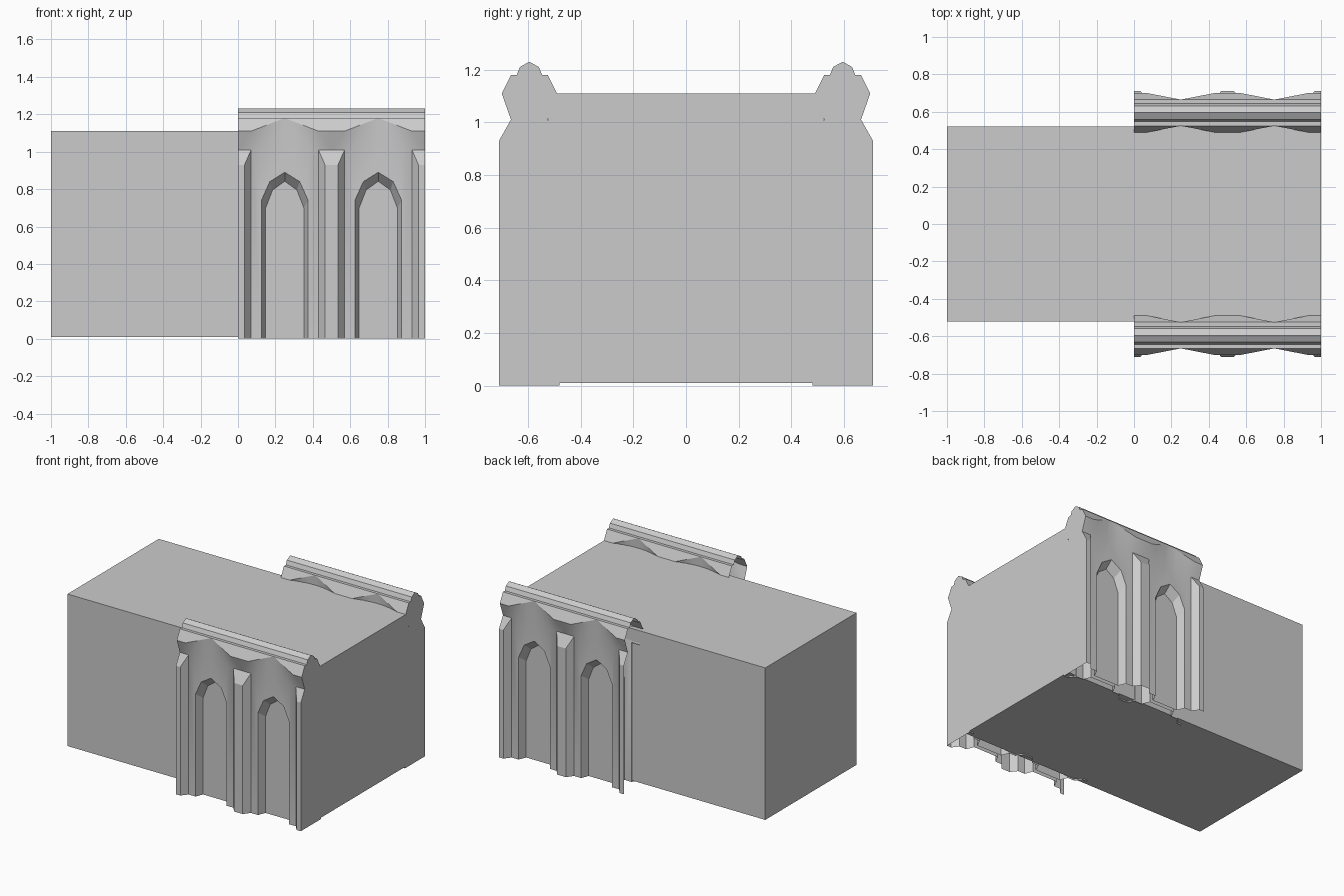
import bpy, bmesh

if "Cube" in bpy.data.objects:
    bpy.data.objects.remove(bpy.data.objects["Cube"])

stone = bpy.data.materials.new("grey stone")
stone.diffuse_color = (0.6, 0.6, 0.6, 1)
stone.use_nodes = True
stone.node_tree.nodes["Principled BSDF"].inputs["Base Color"].default_value = stone.diffuse_color

# Depths measured outwards from the middle plane of an arcade wall
MID, PIER, WALL, LIP, PANE = 0.595, 0.115, 0.07, 0.105, 0.015
BAY, STEPS = 0.5, 4


def finish(bm, name):
    bmesh.ops.remove_doubles(bm, verts=bm.verts, dist=0.0005)
    bmesh.ops.recalc_face_normals(bm, faces=bm.faces)
    me = bpy.data.meshes.new(name)
    bm.to_mesh(me)
    bm.free()
    me.materials.append(stone)
    ob = bpy.data.objects.new(name, me)
    bpy.context.collection.objects.link(ob)
    return ob


def half_bay():
    """Faces of half an arcade bay as (smooth, [(x, depth, z), ...])."""
    c = BAY / 2
    out = []

    def add(*pts, smooth=False):
        out.append((smooth, pts))

    # pier: front, chamfer and sloped top
    add((0, PIER, 0), (.035, PIER, 0), (.035, PIER, .93), (0, PIER, .93))
    add((.035, PIER, 0), (.07, WALL, 0), (.07, WALL, 1.01), (.035, PIER, .93))
    add((0, PIER, .93), (.035, PIER, .93), (.07, WALL, 1.01), (0, WALL, 1.01))
    # cornice underside above the pier
    add((0, WALL, 1.01), (.07, WALL, 1.01), (.07, LIP, 1.11), (0, LIP, 1.11))
    # cove fading out to the crown of the arch
    low, lip = [], []
    for i in range(STEPS + 1):
        t = i / STEPS
        x = .07 + (c - .07) * t
        low.append((x, WALL, 1.01))
        lip.append((x, LIP + (WALL - LIP) * t, 1.11 + .07 * t))
    for i in range(STEPS):
        if i < STEPS - 1:
            add(low[i], low[i + 1], lip[i + 1], lip[i], smooth=True)
        else:
            add(low[i], low[i + 1], lip[i + 1], lip[i], smooth=True)
    # flat wall around the niche
    outer = [(.125, WALL, 0), (.125, WALL, .74), (.17, WALL, .84), (c, WALL, .89)]
    inner = [(.148, PANE, 0), (.148, PANE, .70), (.185, PANE, .795), (c, PANE, .842)]
    add((.07, WALL, 0), *outer, *reversed(low))
    # niche reveal and back panel
    for i in range(3):
        add(outer[i], outer[i + 1], inner[i + 1], inner[i])
    add(*inner, (c, PANE, 0))
    # coping: weathered slope, ledge and ridge
    add((0, LIP, 1.11), *lip, (0, WALL, 1.18))
    ridge = [(WALL, 1.18), (.048, 1.18), (.036, 1.21), (0, 1.23)]
    for (d0, z0), (d1, z1) in zip(ridge, ridge[1:]):
        add((0, d0, z0), (c, d0, z0), (c, d1, z1), (0, d1, z1))
    return out


def arcade_wall(name, side):
    bm = bmesh.new()
    for bay in range(2):
        for flip in (False, True):
            for face in (1, -1):
                for smooth, pts in half_bay():
                    vs = [bm.verts.new((bay * BAY + (BAY - x if flip else x),
                                        side * (MID + face * d), z))
                          for x, d, z in pts]
                    bm.faces.new(vs).smooth = smooth
    # closed end; the other end and the bottom stay open
    prof = [(PIER, 0), (PIER, .93), (WALL, 1.01), (LIP, 1.11), (WALL, 1.18),
            (.048, 1.18), (.036, 1.21), (0, 1.23)]
    prof += [(-d, z) for d, z in reversed(prof[:-1])]
    bm.faces.new([bm.verts.new((1, side * (MID + d), z)) for d, z in prof])
    ob = finish(bm, name)
    ob.data.set_sharp_from_angle(angle=0.35)


# Plain main block
bm = bmesh.new()
bmesh.ops.create_cube(bm, size=1)
for v in bm.verts:
    v.co = (v.co.x * 2, v.co.y * 1.044, .56 + v.co.z * 1.10)
finish(bm, "main_block")

# Matching arcades on both long sides
arcade_wall("front_arcade_wall", -1)
arcade_wall("back_arcade_wall", 1)
